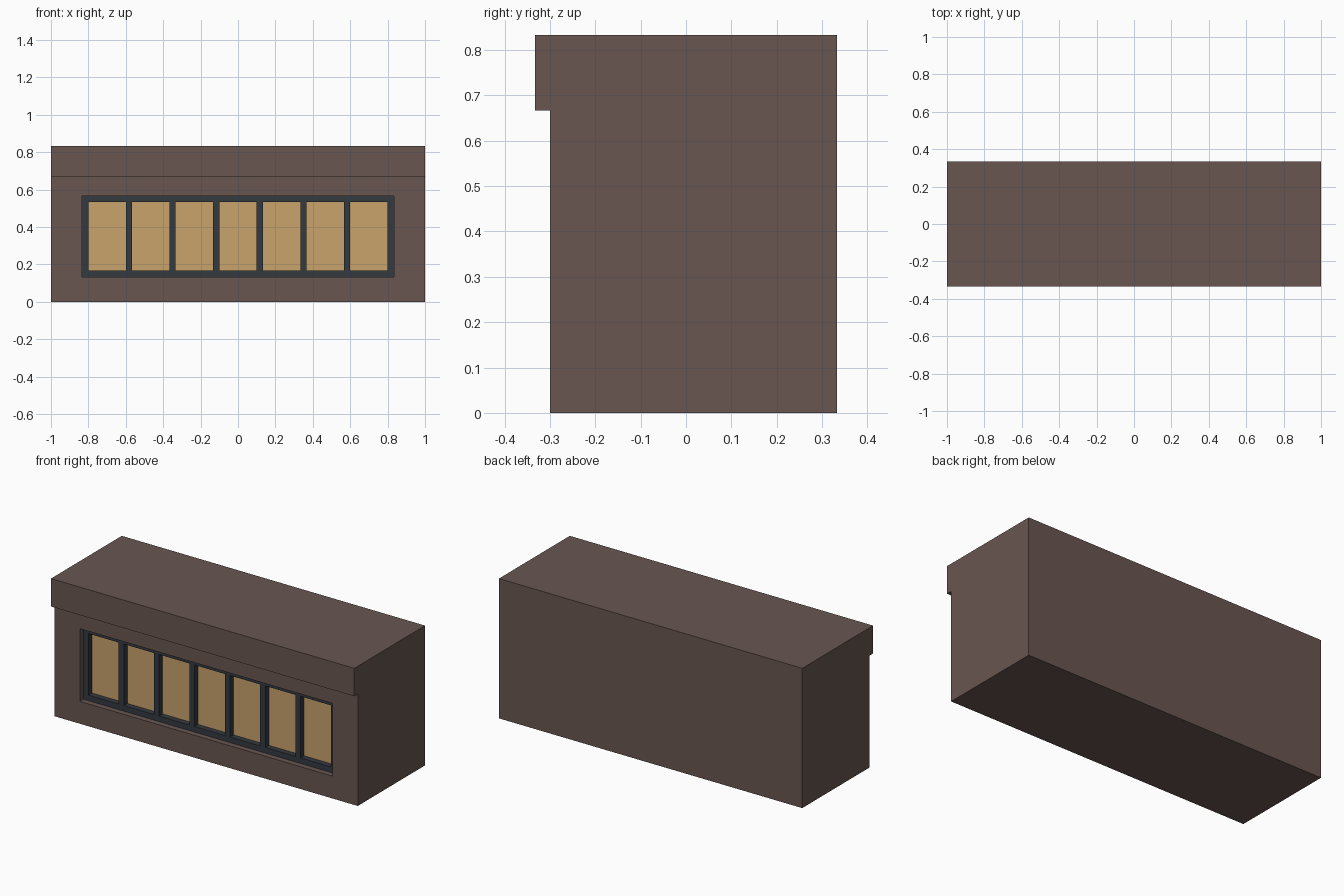
import bpy, bmesh

if "Cube" in bpy.data.objects:
    bpy.data.objects.remove(bpy.data.objects["Cube"])

U = 1 / 30            # module the whole building is laid out on
WALL_Y = -9 * U       # front wall plane
OPEN_X, OPEN_Z = 25 * U, (4 * U, 17 * U)   # window opening


def material(name, rgb):
    m = bpy.data.materials.new(name)
    m.diffuse_color = (*rgb, 1)
    m.use_nodes = True
    m.node_tree.nodes["Principled BSDF"].inputs["Base Color"].default_value = m.diffuse_color
    return m


def finish(name, bm, mats, recalc=True):
    if recalc:
        bmesh.ops.recalc_face_normals(bm, faces=bm.faces)
    me = bpy.data.meshes.new(name)
    bm.to_mesh(me)
    bm.free()
    for m in mats:
        me.materials.append(m)
    ob = bpy.data.objects.new(name, me)
    bpy.context.collection.objects.link(ob)
    return ob


brown = material("brown_wall", (0.138, 0.093, 0.082))
dark = material("dark_frame", (0.034, 0.042, 0.051))
tan = material("tan_pane", (0.578, 0.366, 0.150))

# Building shell: side profile with overhanging parapet, extruded along x
bm = bmesh.new()
profile = [(WALL_Y, 0), (10 * U, 0), (10 * U, 25 * U),
           (-10 * U, 25 * U), (-10 * U, 20 * U), (WALL_Y, 20 * U)]
side = bm.faces.new([bm.verts.new((-1, y, z)) for y, z in profile])
ext = bmesh.ops.extrude_face_region(bm, geom=[side])
bmesh.ops.translate(bm, vec=(2, 0, 0),
                    verts=[v for v in ext["geom"] if isinstance(v, bmesh.types.BMVert)])
bmesh.ops.recalc_face_normals(bm, faces=bm.faces)

# Window opening: inset the front wall, fit it to size, push it in, open it
front = next(f for f in bm.faces
             if f.normal.y < -0.9 and abs(f.calc_center_median().y - WALL_Y) < 1e-4)
bmesh.ops.inset_individual(bm, faces=[front], thickness=0.1)
for v in front.verts:
    v.co.z = OPEN_Z[0] if v.co.z < 0.33 else OPEN_Z[1]
    v.co.x = OPEN_X if v.co.x > 0 else -OPEN_X
front = bmesh.ops.extrude_discrete_faces(bm, faces=[front])["faces"][0]
bmesh.ops.translate(bm, vec=(0, U, 0), verts=front.verts)
bmesh.ops.delete(bm, geom=[front], context='FACES')
finish("building_shell", bm, [brown], recalc=False)

# Window band: frame grid with seven panes sunk behind it
bm = bmesh.new()
xs = [-OPEN_X]
for i in range(7):
    left = (-24 + 7 * i) * U
    xs += [left, left + 6 * U]
xs.append(OPEN_X)
zs = [OPEN_Z[0], 5 * U, 16 * U, OPEN_Z[1]]
grid = [[bm.verts.new((x, WALL_Y + U, z)) for z in zs] for x in xs]
panes = []
for i in range(len(xs) - 1):
    for j in range(3):
        f = bm.faces.new((grid[i][j], grid[i + 1][j], grid[i + 1][j + 1], grid[i][j + 1]))
        if j == 1 and i % 2 == 1:
            panes.append(f)
panes = bmesh.ops.extrude_discrete_faces(bm, faces=panes)["faces"]
for f in panes:
    f.material_index = 1
    bmesh.ops.translate(bm, vec=(0, U, 0), verts=f.verts)
finish("window_band", bm, [dark, tan], recalc=False)
